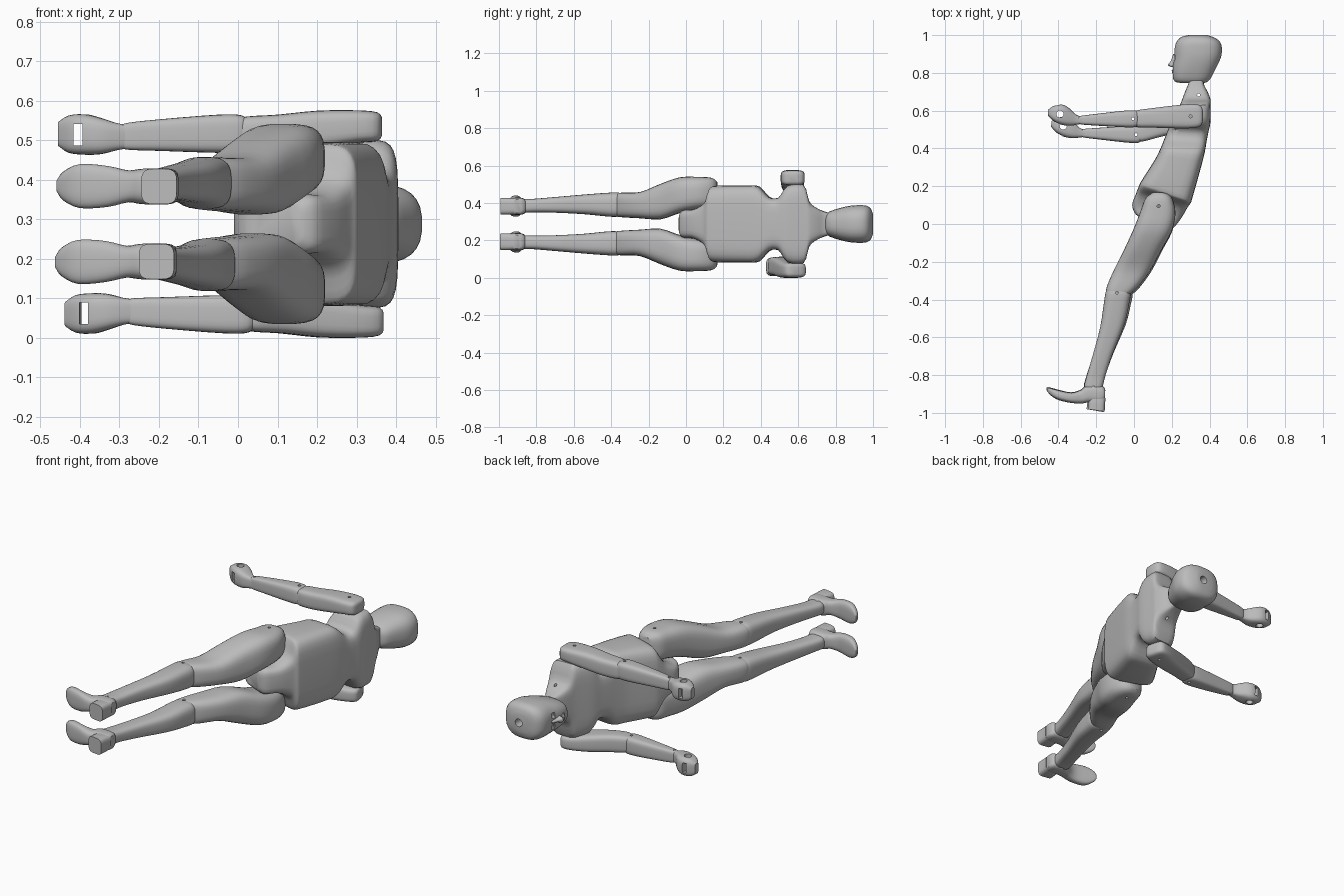
import bpy, bmesh
from math import cos, sin, pi, radians
from mathutils import Matrix, Vector

if "Cube" in bpy.data.objects:
    bpy.data.objects.remove(bpy.data.objects["Cube"], do_unlink=True)

MID = 0.288      # height of the body's plane of symmetry
SIDES = 28
STEPS = 3        # rings between two stations

grey = bpy.data.materials.new("plain_grey")
grey.use_nodes = True
grey.diffuse_color = (0.5, 0.5, 0.5, 1)
grey.node_tree.nodes["Principled BSDF"].inputs["Base Color"].default_value = (0.5, 0.5, 0.5, 1)


def finish(bm, name):
    bmesh.ops.recalc_face_normals(bm, faces=bm.faces)
    mesh = bpy.data.meshes.new(name)
    bm.to_mesh(mesh)
    bm.free()
    obj = bpy.data.objects.new(name, mesh)
    bpy.context.collection.objects.link(obj)
    mesh.materials.append(grey)
    return obj


def smooth(obj):
    bpy.ops.object.select_all(action='DESELECT')
    obj.select_set(True)
    bpy.context.view_layer.objects.active = obj
    bpy.ops.object.shade_smooth_by_angle(angle=radians(40))


def spline(a, b, c, d, t):
    """Catmull-Rom blend of one station value, kept between its neighbours."""
    v = b + 0.5 * t * (c - a + t * (2 * a - 5 * b + 4 * c - d + t * (3 * (b - c) + d - a)))
    return min(max(v, min(b, c) - 0.003), max(b, c) + 0.003)


def loft(name, stations, power, side=1, move=Matrix()):
    """Skin rounded-box rings; a station is front x, y, back x, y, inner z, outer z."""
    rings, last = [], len(stations) - 1
    for i in range(last):
        near = [stations[min(max(i + k, 0), last)] for k in (-1, 0, 1, 2)]
        for k in range(STEPS):
            rings.append([spline(*vals, k / STEPS) for vals in zip(*near)])
    rings.append(stations[-1])

    bm, loops = bmesh.new(), []
    for fx, fy, bx, by, lo, hi in rings:
        loop = []
        for j in range(SIDES):
            a = 2 * pi * (j + 0.5) / SIDES
            u, w = (abs(f) ** (2 / power) * (1 if f > 0 else -1) for f in (cos(a), sin(a)))
            u, w = (u + 1) / 2, (w + 1) / 2
            p = Vector((fx + (bx - fx) * u, fy + (by - fy) * u, MID + side * (lo + (hi - lo) * w)))
            loop.append(bm.verts.new(move @ p))
        loops.append(loop)
    for a, b in zip(loops, loops[1:]):
        for j in range(SIDES):
            n = (j + 1) % SIDES
            bm.faces.new((a[j], a[n], b[n], b[j]))
    bm.faces.new(loops[0])
    bm.faces.new(loops[-1])
    return finish(bm, name)


def central(rows):
    """Turn half-width stations into symmetric ones."""
    return [(*row[:4], -row[4], row[4]) for row in rows]


def block(name, centre, size, move=Matrix()):
    bm = bmesh.new()
    bmesh.ops.create_cube(bm, size=1)
    bm.transform(move @ Matrix.Translation(centre) @ Matrix.Diagonal((*size, 1)))
    return finish(bm, name)


def rod(name, centre, radius, depth, turn=Matrix(), move=Matrix()):
    bm = bmesh.new()
    bmesh.ops.create_cone(bm, cap_ends=True, segments=16, radius1=radius, radius2=radius, depth=depth)
    bm.transform(move @ Matrix.Translation(centre) @ turn)
    return finish(bm, name)


def cut(obj, cutter):
    mod = obj.modifiers.new("cut", 'BOOLEAN')
    mod.operation, mod.solver, mod.object = 'DIFFERENCE', 'EXACT', cutter
    bpy.context.view_layer.objects.active = obj
    bpy.ops.object.modifier_apply(modifier=mod.name)
    bpy.data.objects.remove(cutter, do_unlink=True)


def swing(pivot, degrees):
    p = Matrix.Translation((*pivot, 0))
    return p @ Matrix.Rotation(radians(degrees), 4, 'Z') @ p.inverted()


def drill(obj, points, move=Matrix()):
    for x, y in points:
        cut(obj, rod("pin_cutter", (x, y, MID), 0.008, 2, move=move))


# Torso with crotch, hips, armpit notches, shoulders and neck
torso = loft("torso", central([
    (.05, .03, .16, -.04, .05), (.01, .05, .20, -.03, .075), (-.01, .10, .25, .03, .08),
    (.01, .16, .285, .09, .12), (.025, .20, .30, .11, .19), (.04, .23, .31, .14, .205),
    (.11, .34, .355, .30, .207), (.14, .40, .375, .38, .2), (.16, .45, .385, .44, .145),
    (.18, .50, .395, .49, .14), (.20, .55, .405, .54, .205), (.24, .625, .405, .63, .21),
    (.255, .66, .405, .66, .12), (.27, .70, .39, .70, .085), (.29, .75, .37, .74, .065),
    (.30, .80, .36, .80, .05)]), 5)
drill(torso, [(.342, .683)])
smooth(torso)

# Head, bored at the crown
head = loft("head", central([
    (.23, .748, .37, .745, .045), (.208, .765, .40, .762, .065), (.205, .82, .432, .82, .085),
    (.213, .88, .46, .88, .098), (.215, .93, .466, .93, .101), (.225, .965, .455, .965, .098),
    (.25, .99, .425, .987, .082), (.29, 1.0, .39, 1.0, .05)]), 2.7)
cut(head, rod("crown_cutter", (.35, 1, MID), .022, .1, Matrix.Rotation(pi / 2, 4, 'X')))
for s in (-1, 1):
    socket = loft("eye_cutter", [(.195, .868, .222, .868, .018, .05), (.19, .88, .224, .88, .016, .054),
                                 (.195, .893, .222, .893, .018, .05)], 2, s)
    cut(head, socket)
smooth(head)

# Nose and lips
smooth(loft("nose", central([
    (.208, .90, .24, .90, .008), (.195, .865, .24, .865, .01), (.18, .842, .24, .842, .018),
    (.195, .832, .24, .83, .014)]), 2.5))
for y in (.802, .812):
    smooth(loft("lip", central([
        (.206, y - .006, .23, y - .006, .02), (.199, y, .23, y, .028),
        (.206, y + .006, .23, y + .006, .02)]), 2))

# Limb profiles
upper_arm = [
    (.365, .55, .365, .595, .225, .268), (.352, .518, .352, .628, .21, .283),
    (.30, .507, .295, .635, .205, .288), (.20, .507, .20, .626, .19, .287),
    (.10, .51, .10, .614, .178, .277), (.02, .512, .02, .603, .178, .272),
    (-.02, .53, -.02, .59, .19, .26)]
forearm = [
    (.03, .53, .03, .585, .195, .258), (.01, .514, .01, .60, .182, .275),
    (-.05, .512, -.05, .60, .18, .277), (-.20, .521, -.20, .583, .185, .265),
    (-.28, .527, -.28, .573, .188, .256), (-.30, .535, -.30, .566, .195, .248)]
hand = [
    (-.27, .532, -.27, .566, .192, .25), (-.305, .525, -.305, .578, .187, .255),
    (-.345, .52, -.345, .615, .177, .268), (-.39, .527, -.38, .632, .175, .278),
    (-.43, .548, -.425, .625, .18, .275), (-.456, .575, -.455, .605, .198, .258)]
thigh = [
    (.10, .168, .165, .165, .11, .225), (.06, .135, .20, .14, .09, .247),
    (.035, .07, .22, .06, .08, .252), (.0, -.02, .20, -.04, .06, .25),
    (-.05, -.13, .145, -.14, .025, .215), (-.10, -.23, .085, -.25, .03, .172),
    (-.14, -.32, .02, -.335, .035, .168), (-.148, -.37, -.025, -.375, .04, .165),
    (-.12, -.41, -.06, -.41, .055, .15)]
shin = [
    (-.13, -.32, -.05, -.325, .06, .15), (-.15, -.36, -.018, -.36, .04, .168),
    (-.16, -.42, -.025, -.42, .04, .167), (-.18, -.55, -.05, -.53, .052, .158),
    (-.22, -.70, -.11, -.68, .06, .145), (-.255, -.82, -.15, -.80, .062, .135),
    (-.262, -.865, -.165, -.86, .06, .134), (-.24, -.91, -.18, -.91, .065, .125)]
foot = [
    (-.155, -.925, -.152, -.88, .06, .13), (-.175, -.95, -.17, -.855, .05, .14),
    (-.24, -.945, -.245, -.852, .05, .14), (-.275, -.95, -.28, -.878, .055, .136),
    (-.33, -.948, -.33, -.893, .043, .147), (-.40, -.932, -.40, -.88, .04, .152),
    (-.44, -.908, -.445, -.869, .06, .132), (-.46, -.885, -.458, -.868, .083, .11)]
shoulder, elbow, wrist = (.30, .57), (-.005, .557), (-.282, .55)
hip, knee, ankle = (.13, .095), (-.09, -.365), (-.215, -.865)

for s, label, arm_bend, leg_bend in ((1, "upper", (0, 0), (0, 0)), (-1, "lower", (16, -19), (1.2, -2.7))):
    # Arm
    move = swing(shoulder, arm_bend[0])
    part = loft(label + "_side_upper_arm", upper_arm, 4, s, move)
    drill(part, [shoulder, elbow], move)
    smooth(part)
    move = move @ swing(elbow, arm_bend[1])
    part = loft(label + "_side_forearm", forearm, 4, s, move)
    drill(part, [elbow, wrist], move)
    smooth(part)

    # Fist with a grip hole and a finger slot
    part = loft(label + "_side_hand", hand, 3.5, s, move)
    grip = MID + s * .226
    cut(part, rod("grip_cutter", (-.392, .582, grip), .019, .3, move=move))
    cut(part, block("slot_cutter", (-.405, .58, grip), (.022, .3, .055), move))
    smooth(part)

    # Leg
    move = swing(hip, leg_bend[0])
    part = loft(label + "_side_thigh", thigh, 3.2, s, move)
    drill(part, [hip, knee], move)
    smooth(part)
    move = move @ swing(knee, leg_bend[1])
    part = loft(label + "_side_shin", shin, 3.2, s, move)
    drill(part, [knee, ankle], move)
    smooth(part)

    # Shoe and heel
    smooth(loft(label + "_side_foot", foot, 3, s, move))
    smooth(loft(label + "_side_heel", [
        (-.24, -.93, -.15, -.92, .052, .138), (-.242, -.95, -.153, -.95, .05, .14),
        (-.245, -.98, -.155, -.993, .05, .14)], 4, s, move))
